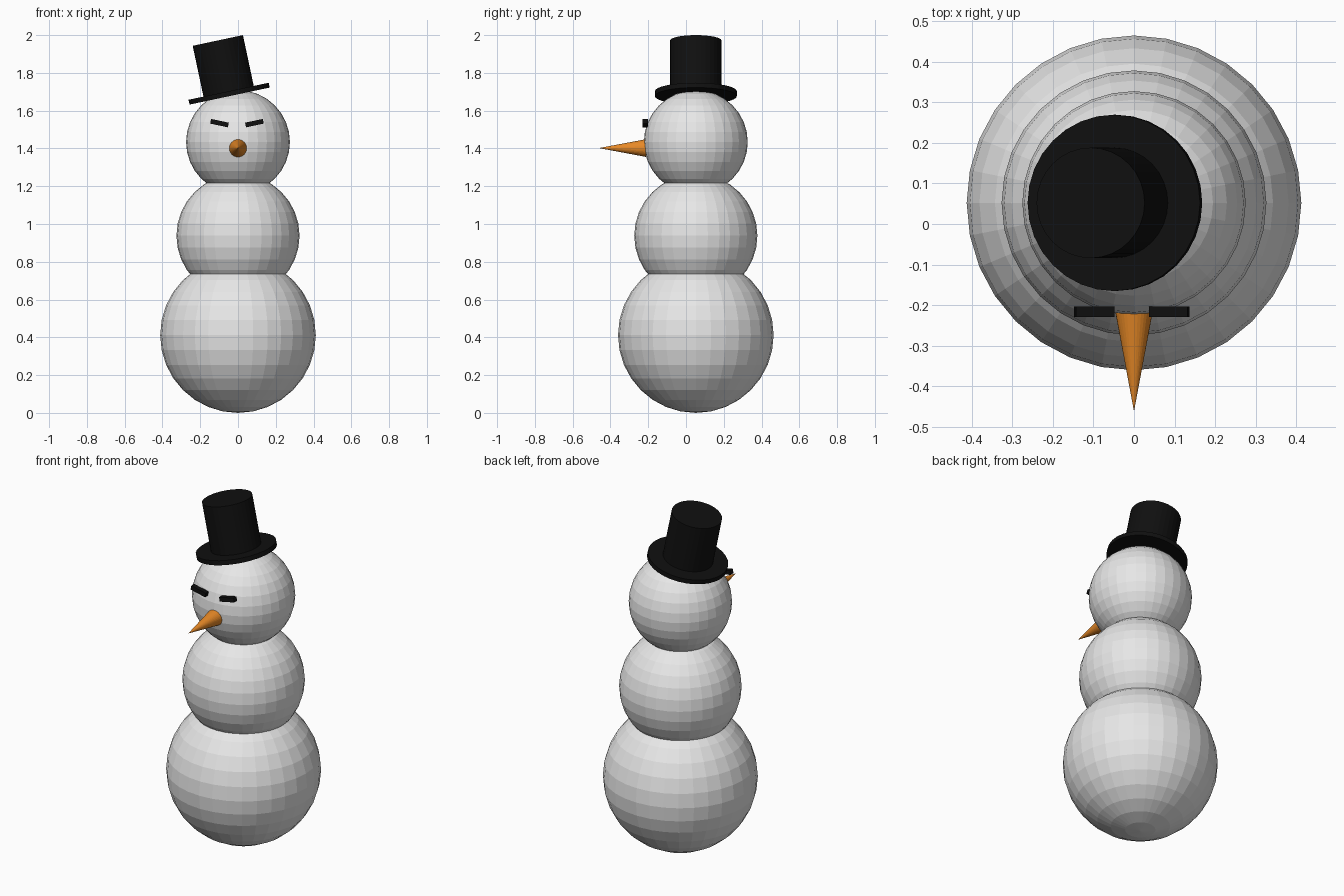
import bpy
from math import radians, sin, cos, pi

if "Cube" in bpy.data.objects:
    bpy.data.objects.remove(bpy.data.objects["Cube"])

Y = 0.052            # depth centre of the body and hat
TILT = radians(12)   # lean of the hat and slant of the brows


def material(name, rgb):
    m = bpy.data.materials.new(name)
    m.diffuse_color = (*rgb, 1)
    m.use_nodes = True
    m.node_tree.nodes["Principled BSDF"].inputs["Base Color"].default_value = m.diffuse_color
    return m


SNOW = material("snow white", (0.8, 0.8, 0.8))
BLACK = material("black", (0.005, 0.005, 0.005))
ORANGE = material("orange", (0.8, 0.25, 0.02))


def finish(name, mat):
    ob = bpy.context.object
    ob.name = name
    ob.data.materials.append(mat)
    return ob


# Three stacked snowballs
for name, r, z in (("bottom_ball", 0.412, 0.412),
                   ("middle_ball", 0.326, 0.938),
                   ("head_ball", 0.275, 1.434)):
    bpy.ops.mesh.primitive_uv_sphere_add(segments=32, ring_count=16,
                                         radius=r, location=(0, Y, z))
    finish(name, SNOW)

# Tilted hat: positions measured along its leaning axis from the brim centre
def hat_part(name, r, low, high):
    mid = (low + high) / 2
    bpy.ops.mesh.primitive_cylinder_add(
        vertices=32, radius=r, depth=high - low, rotation=(0, -TILT, 0),
        location=(-0.047 - mid * sin(TILT), Y, 1.69 + mid * cos(TILT)))
    finish(name, BLACK)


hat_part("hat_brim", 0.217, -0.013, 0.013)
hat_part("hat_crown", 0.136, 0.0, 0.288)

# Slanted brows
for name, x, side in (("brow_left", -0.098, 1), ("brow_right", 0.087, -1)):
    bpy.ops.mesh.primitive_cube_add(size=1, location=(x, -0.216, 1.534),
                                    rotation=(0, side * TILT, 0))
    ob = finish(name, BLACK)
    ob.scale = (0.096, 0.027, 0.025)

# Carrot nose pointing forwards
bpy.ops.mesh.primitive_cone_add(vertices=32, radius1=0.047, radius2=0,
                                depth=0.25, location=(0, -0.336, 1.402),
                                rotation=(pi / 2, 0, 0))
finish("carrot_nose", ORANGE)
